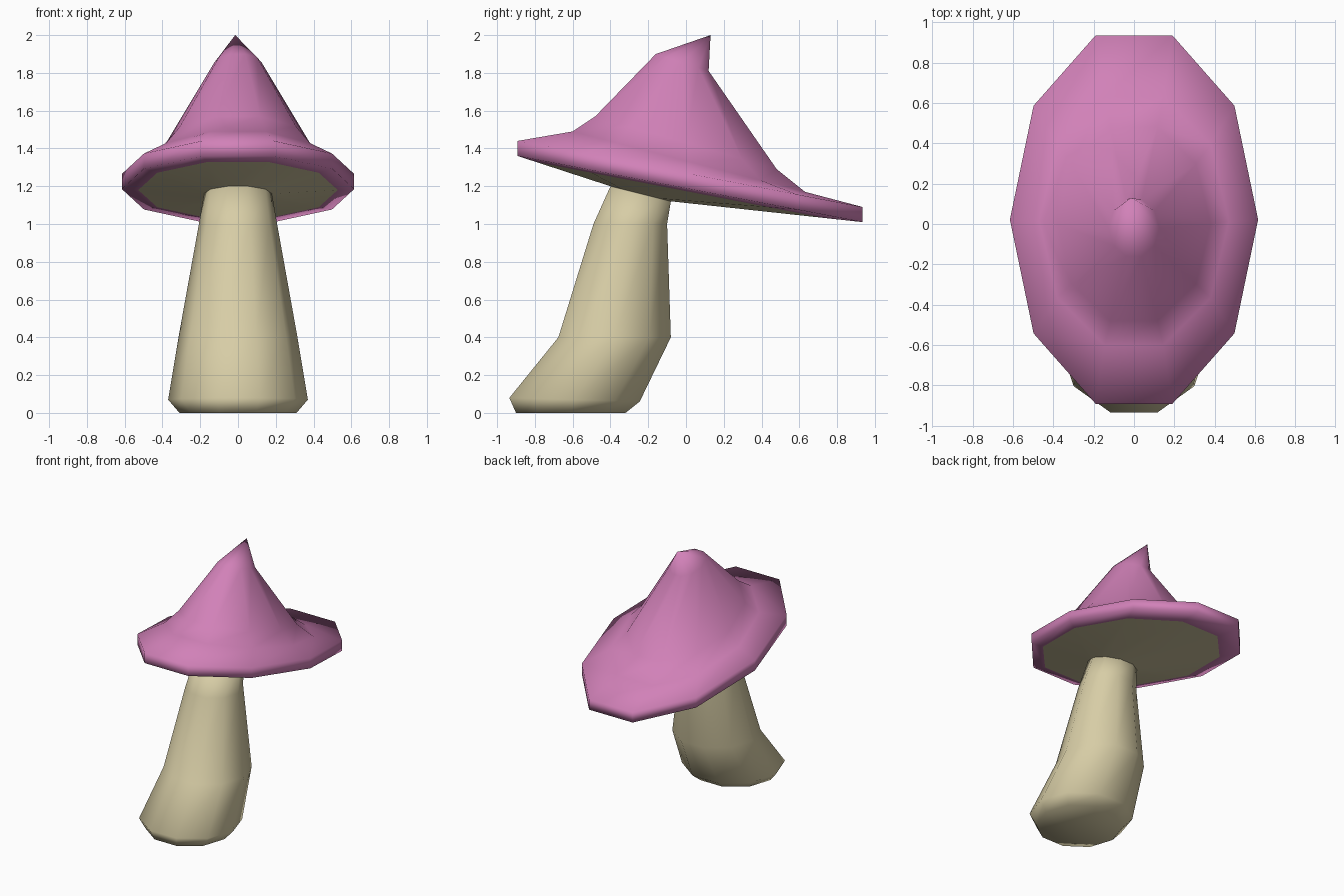
import bpy
import bmesh
from math import cos, sin, tau

SIDES = 10

cube = bpy.data.objects.get("Cube")
if cube:
    bpy.data.objects.remove(cube, do_unlink=True)


def make_material(name, rgb):
    mat = bpy.data.materials.new(name)
    mat.use_nodes = True
    mat.diffuse_color = (*rgb, 1)
    bsdf = next(n for n in mat.node_tree.nodes if n.type == 'BSDF_PRINCIPLED')
    bsdf.inputs["Base Color"].default_value = (*rgb, 1)
    return mat


def blend(a, b, t):
    return tuple(p + (q - p) * t for p, q in zip(a, b))


def loft(name, rings, material, tip=None, cap_ends=False):
    """Skin tilted ellipses, each (centre y, centre z, radius x, radius y, tilt)."""
    bm = bmesh.new()
    loops = []
    for cy, cz, rx, ry, tilt in rings:
        angles = [tau * i / SIDES for i in range(SIDES)]
        loops.append([bm.verts.new((rx * cos(a), cy + ry * sin(a), cz + tilt * sin(a)))
                      for a in angles])
    for low, high in zip(loops, loops[1:]):
        for i in range(SIDES):
            j = (i + 1) % SIDES
            bm.faces.new((low[i], low[j], high[j], high[i]))
    if tip:
        point = bm.verts.new(tip)
        for i in range(SIDES):
            bm.faces.new((loops[-1][i], loops[-1][(i + 1) % SIDES], point))
    if cap_ends:
        bm.faces.new(loops[0][::-1])
        bm.faces.new(loops[-1])
    for face in bm.faces:
        face.smooth = True
    mesh = bpy.data.meshes.new(name)
    bm.to_mesh(mesh)
    bm.free()
    mesh.materials.append(material)
    obj = bpy.data.objects.new(name, mesh)
    bpy.context.collection.objects.link(obj)
    return obj


pink = make_material("pink", (0.64, 0.22, 0.48))
cream = make_material("cream", (0.68, 0.61, 0.38))

# Shared rings where the stem, gills and cap meet
stem_top = (-0.24, 1.16, 0.18, 0.168, -0.042)
rim_bottom = (0.022, 1.185, 0.615, 0.96, -0.184)
gill_edge = blend(rim_bottom, stem_top, 0.2)

# Bent stem with a chamfered foot
loft("stem", [
    (-0.61, 0.0, 0.31, 0.305, 0.0),
    (-0.59, 0.07, 0.37, 0.363, -0.01),
    (-0.378, 0.4, 0.315, 0.313, 0.0),
    (-0.295, 1.0, 0.207, 0.205, 0.0),
    stem_top,
], cream, cap_ends=True)

# Shallow underside between stem and brim
loft("gills", [stem_top, gill_edge], cream)

# Pointed cap with a thin, wide, tilted brim
loft("cap", [
    gill_edge,
    rim_bottom,
    (0.022, 1.265, 0.615, 0.96, -0.184),
    (0.015, 1.33, 0.47, 0.647, -0.168),
    (0.0, 1.43, 0.38, 0.505, -0.147),
    (-0.02, 1.855, 0.125, 0.147, -0.047),
], pink, tip=(-0.015, 0.13, 2.0))
